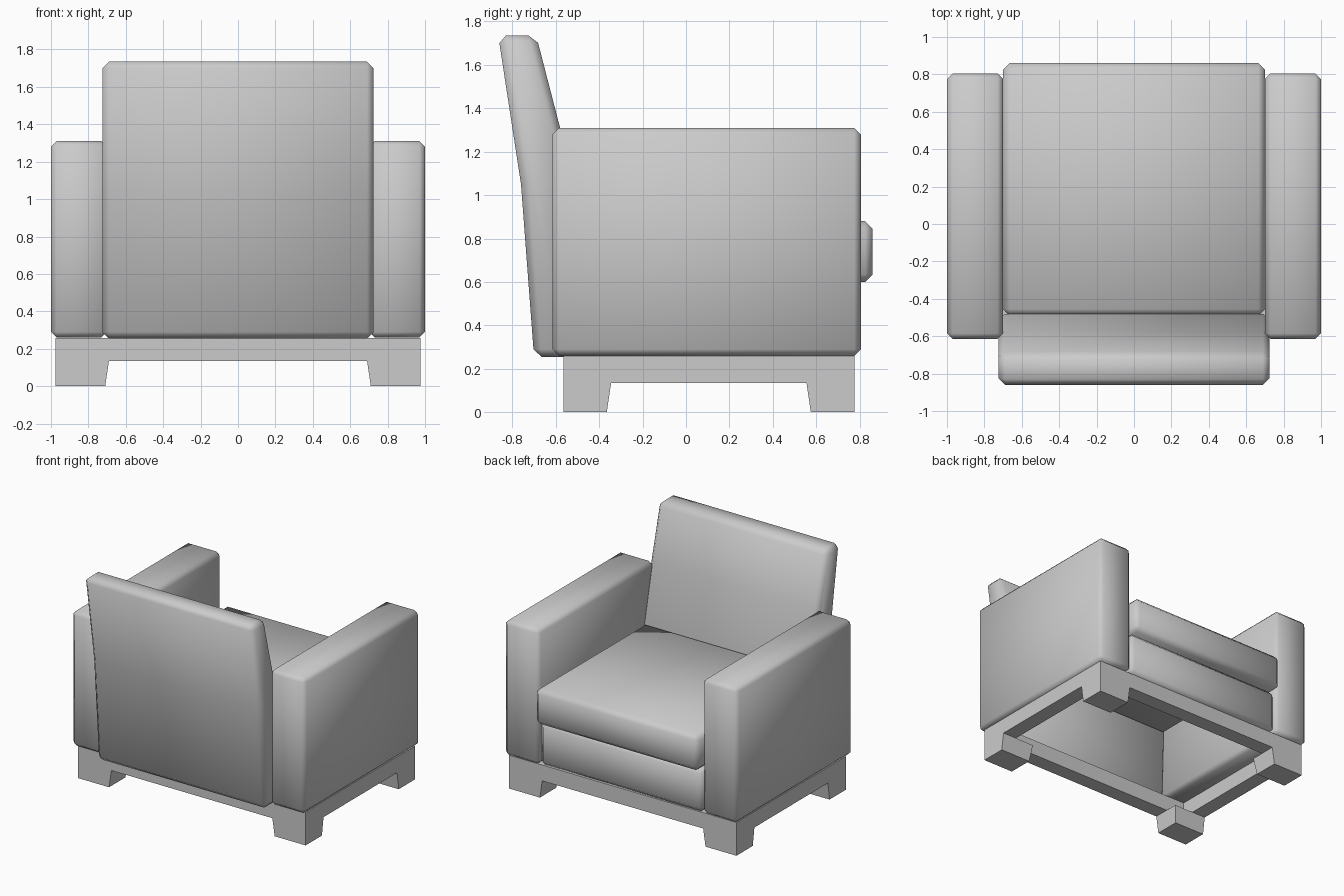
import bpy, bmesh
from mathutils import Vector

cube = bpy.data.objects.get("Cube")
if cube:
    bpy.data.objects.remove(cube, do_unlink=True)

grey = bpy.data.materials.new("light_grey")
grey.use_nodes = True
grey.diffuse_color = (0.6, 0.6, 0.6, 1)
grey.node_tree.nodes["Principled BSDF"].inputs["Base Color"].default_value = (0.6, 0.6, 0.6, 1)


def finish(name, bm, bevel=0, smooth=False):
    """Chamfer, recalculate normals and link as an object."""
    if bevel:
        sharp = [e for e in bm.edges if e.calc_face_angle(0) > 0.5]
        bmesh.ops.bevel(bm, geom=sharp, offset=bevel, segments=1, affect='EDGES')
    bmesh.ops.recalc_face_normals(bm, faces=bm.faces)
    for f in bm.faces:
        f.smooth = smooth
    me = bpy.data.meshes.new(name)
    bm.to_mesh(me)
    bm.free()
    me.materials.append(grey)
    ob = bpy.data.objects.new(name, me)
    bpy.context.collection.objects.link(ob)
    return ob


def profile(name, points, half, bevel):
    """Extrude a side outline (y, z) across the width."""
    bm = bmesh.new()
    face = bm.faces.new([bm.verts.new((-half, y, z)) for y, z in points])
    ext = bmesh.ops.extrude_face_region(bm, geom=[face])
    moved = [v for v in ext["geom"] if isinstance(v, bmesh.types.BMVert)]
    bmesh.ops.translate(bm, verts=moved, vec=(2 * half, 0, 0))
    if face.is_valid and len(face.link_loops if hasattr(face, "link_loops") else []) > 9:
        bm.faces.remove(face)
    bmesh.ops.recalc_face_normals(bm, faces=bm.faces)
    return finish(name, bm, bevel, True)


def box(name, lo, hi, bevel=0, smooth=False):
    bm = bmesh.new()
    bmesh.ops.create_cube(bm, size=1)
    lo, hi = Vector(lo), Vector(hi)
    for v in bm.verts:
        v.co = (lo + hi) / 2 + v.co * (hi - lo)
    return finish(name, bm, bevel, smooth)


# Upholstered arms
for side, x0, x1 in (("left", 0.70, 1.0), ("right", -1.0, -0.70)):
    box(side + "_arm", (x0, -0.615, 0.26), (x1, 0.805, 1.31), 0.03, True)

# Leaning backrest
profile("backrest", [(-0.70, 0.255), (-0.50, 0.255), (-0.48, 0.86), (-0.58, 1.31),
                     (-0.69, 1.735), (-0.865, 1.735), (-0.76, 1.05)], 0.725, 0.035)

# Seat cushion, hollowed below towards the back, and the front panel under it
profile("seat_cushion", [(-0.49, 0.80), (-0.49, 0.88), (0.86, 0.88), (0.86, 0.60),
                         (0.50, 0.60), (0.20, 0.80)], 0.70, 0.035)
box("front_panel", (-0.70, 0.55, 0.26), (0.70, 0.80, 0.60), 0.035, True)

# Base frame rails
X, Y0, Y1, Z0, Z1, W = 0.975, -0.565, 0.775, 0.135, 0.258, 0.12
for side, x in (("left", X - W), ("right", -X)):
    box(side + "_rail", (x, Y0, Z0), (x + W, Y1, Z1))
for end, y in (("back", Y0), ("front", Y1 - W)):
    box(end + "_rail", (W - X, y, Z0), (X - W, y + W, Z1))

# Corner legs, tapering inwards to the floor
for side, sx in (("left", 1), ("right", -1)):
    for end, y, sy in (("back", Y0, 1), ("front", Y1, -1)):
        bm = bmesh.new()
        bmesh.ops.create_cube(bm, size=1)
        for v in bm.verts:
            top = v.co.z > 0
            inset_x = 0 if v.co.x > 0 else (0.285 if top else 0.265)
            depth = 0 if v.co.y < 0 else (0.22 if top else 0.20)
            v.co = (sx * (X - inset_x), y + sy * depth, Z0 if top else 0)
        finish(f"{end}_{side}_leg", bm)
